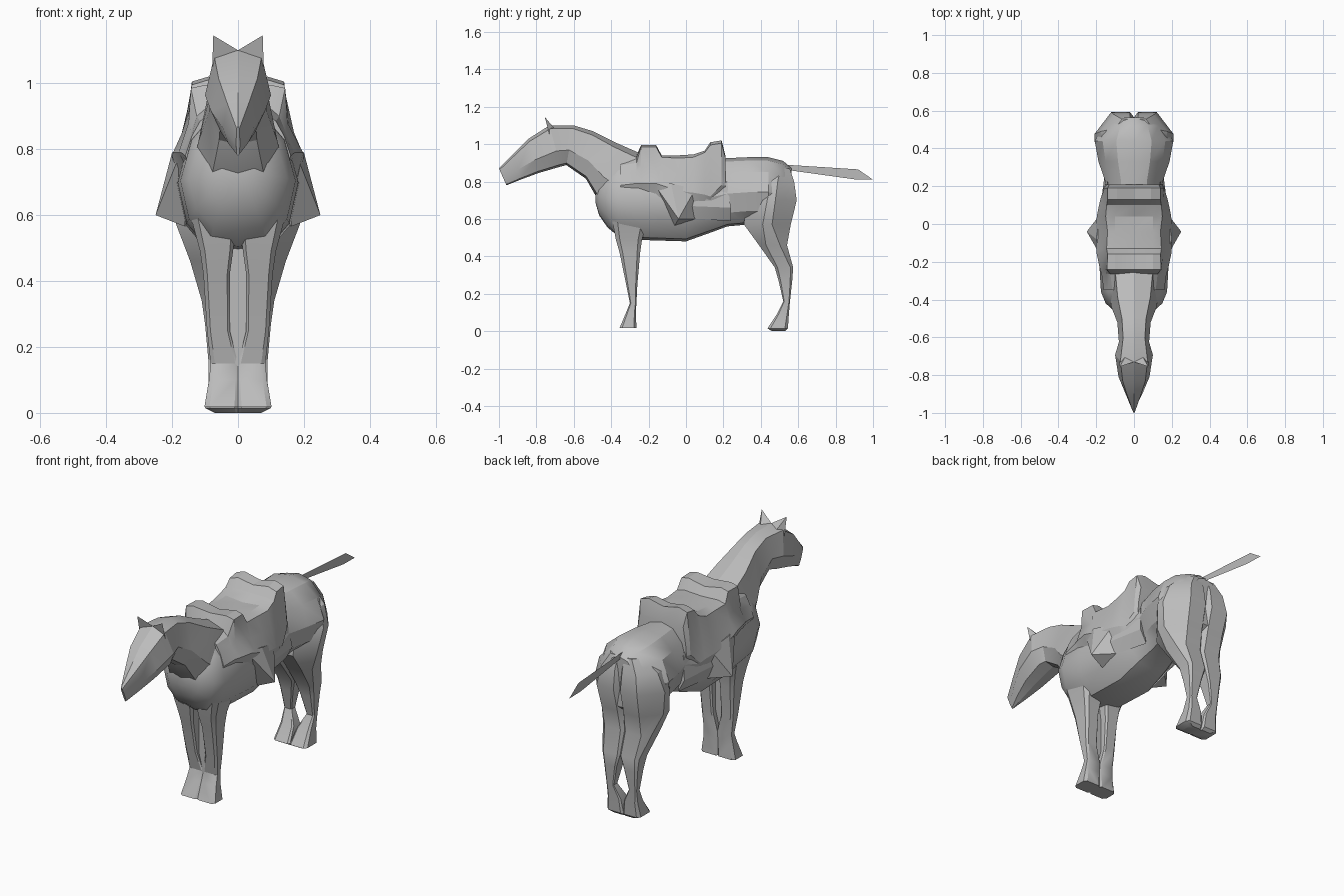
import bpy, bmesh, math

cube = bpy.data.objects.get("Cube")
if cube:
    bpy.data.objects.remove(cube, do_unlink=True)

grey = bpy.data.materials.new("plain_grey")
grey.use_nodes = True
grey.diffuse_color = (0.5, 0.5, 0.5, 1)
grey.node_tree.nodes["Principled BSDF"].inputs["Base Color"].default_value = (0.5, 0.5, 0.5, 1)


def finish(name, bm, mirror=False, angle=28):
    bmesh.ops.recalc_face_normals(bm, faces=bm.faces)
    me = bpy.data.meshes.new(name)
    bm.to_mesh(me)
    bm.free()
    me.materials.append(grey)
    ob = bpy.data.objects.new(name, me)
    bpy.context.collection.objects.link(ob)
    bpy.ops.object.select_all(action='DESELECT')
    ob.select_set(True)
    bpy.context.view_layer.objects.active = ob
    bpy.ops.object.shade_smooth_by_angle(angle=math.radians(angle))
    if mirror:
        mod = ob.modifiers.new("mirror", 'MIRROR')
        mod.use_mirror_merge = False
    return ob


def loft(name, rings, mirror=False, angle=28):
    """Skin closed rings of equal length and cap both ends."""
    bm = bmesh.new()
    rows = [[bm.verts.new(p) for p in r] for r in rings]
    n = len(rows[0])
    for a, b in zip(rows, rows[1:]):
        for i in range(n):
            j = (i + 1) % n
            bm.faces.new((a[i], a[j], b[j], b[i]))
    bm.faces.new(rows[0])
    bm.faces.new(rows[-1])
    return finish(name, bm, mirror, angle)


def hull(name, points):
    """Convex solid round a few points, mirrored to both sides."""
    bm = bmesh.new()
    for p in points:
        bm.verts.new(p)
    bmesh.ops.convex_hull(bm, input=bm.verts)
    return finish(name, bm, True, 15)


def section(top, bottom, w, profile):
    """Symmetric ring from top point to bottom point; profile = (width, height) fractions."""
    half = [(fx * w, bottom[0] + (top[0] - bottom[0]) * h,
             bottom[1] + (top[1] - bottom[1]) * h) for fx, h in profile]
    return half + [(-x, y, z) for x, y, z in half[-2:0:-1]]


def leg_ring(z, x0, x1, y0, y1, outer=0.15):
    """Horizontal eight-sided ring; the outer corners are cut by the given fraction."""
    w, d = x1 - x0, y1 - y0
    cx, cy, ix, iy = w * outer, d * outer, w * 0.1, d * 0.1
    return [(x0 + ix, y0, z), (x1 - cx, y0, z), (x1, y0 + cy, z), (x1, y1 - cy, z),
            (x1 - cx, y1, z), (x0 + ix, y1, z), (x0, y1 - iy, z), (x0, y0 + iy, z)]


# Barrel: y, half width, bottom, top
barrel = [(-0.485, 0.05, 0.69, 0.79), (-0.465, 0.10, 0.62, 0.83), (-0.42, 0.15, 0.555, 0.88),
          (-0.36, 0.175, 0.505, 0.92), (-0.22, 0.183, 0.487, 0.93), (0.0, 0.187, 0.48, 0.93),
          (0.14, 0.17, 0.53, 0.92), (0.22, 0.15, 0.56, 0.925), (0.33, 0.188, 0.57, 0.93),
          (0.44, 0.208, 0.57, 0.93), (0.52, 0.16, 0.56, 0.91), (0.565, 0.10, 0.60, 0.87)]
round_profile = [(0, 1), (0.45, 0.95), (0.8, 0.78), (1, 0.48), (0.85, 0.2), (0.5, 0.03), (0, 0)]
loft("body", [section((y, t), (y, b), w, round_profile) for y, w, b, t in barrel])

# Neck and head: top y z, bottom y z, half width
neck = [(-0.22, 0.94, -0.36, 0.60, 0.14), (-0.38, 1.01, -0.475, 0.71, 0.12),
        (-0.50, 1.07, -0.535, 0.815, 0.088), (-0.60, 1.10, -0.64, 0.888, 0.08),
        (-0.73, 1.10, -0.67, 0.88, 0.10), (-0.84, 1.03, -0.79, 0.845, 0.082),
        (-0.92, 0.95, -0.885, 0.81, 0.045), (-1.0, 0.87, -0.96, 0.78, 0.006)]
neck_profile = [(0, 1), (0.72, 0.92), (1, 0.38), (0.65, 0.05), (0, 0)]
loft("neck_and_head", [section((a, b), (c, d), w, neck_profile) for a, b, c, d, w in neck], angle=20)

# Ears
hull("ears", [(0, -0.73, 1.10), (0.075, -0.755, 1.145), (0.078, -0.73, 1.05), (0.045, -0.70, 1.08)])

# Front legs: z, inner x, outer x, front y, back y
loft("front_legs", [leg_ring(*r) for r in [
    (0.62, 0.0, 0.15, -0.40, -0.20), (0.49, 0.015, 0.115, -0.375, -0.235),
    (0.42, 0.025, 0.105, -0.355, -0.245), (0.25, 0.025, 0.094, -0.32, -0.26),
    (0.15, 0.0, 0.083, -0.30, -0.265), (0.10, 0.0, 0.088, -0.32, -0.268),
    (0.018, 0.0, 0.102, -0.355, -0.265)]], True)

# Thin web closing the gap between the front legs
hull("front_leg_web", [(x, y, z) for x in (0, 0.05) for y in (-0.30, -0.29) for z in (0.12, 0.5)])

# Hind legs with full thighs, rounder towards the rump
loft("hind_legs", [leg_ring(*r) for r in [
    (0.87, 0.01, 0.10, 0.43, 0.555, 0.4), (0.80, 0.005, 0.175, 0.37, 0.578, 0.42),
    (0.70, 0.0, 0.208, 0.32, 0.592, 0.42), (0.57, 0.0, 0.187, 0.31, 0.56, 0.4),
    (0.46, 0.0, 0.145, 0.39, 0.54, 0.25), (0.34, 0.0, 0.11, 0.475, 0.573),
    (0.27, 0.022, 0.10, 0.495, 0.568), (0.16, 0.045, 0.09, 0.52, 0.556),
    (0.09, 0.01, 0.09, 0.485, 0.55), (0.015, 0.0, 0.10, 0.435, 0.545),
    (0.0, 0.0, 0.07, 0.46, 0.53)]], True)

# Tail: one flat sheet on the centre line
bm = bmesh.new()
bm.faces.new([bm.verts.new((0, y, z)) for y, z in
              [(0.53, 0.89), (0.92, 0.865), (1.0, 0.81), (0.90, 0.812), (0.54, 0.862)]])
finish("tail", bm)

# Saddle: cross-sections from pommel to cantle, each half running down to the flap edge
saddle = [
    (-0.35, [(0, .93), (.08, .91), (.115, .885), (.14, .84), (.160, .78), (.14, .72)]),
    (-0.265, [(0, .94), (.09, .93), (.125, .90), (.145, .85), (.172, .79), (.15, .73)]),
    (-0.24, [(0, .985), (.10, .995), (.143, .985), (.150, .88), (.180, .79), (.15, .73)]),
    (-0.16, [(0, .975), (.10, .995), (.140, .985), (.155, .87), (.197, .79), (.16, .70)]),
    (-0.13, [(0, .935), (.10, .94), (.145, .93), (.170, .85), (.20, .78), (.165, .66)]),
    (-0.04, [(0, .935), (.10, .94), (.14, .925), (.170, .84), (.20, .75), (.17, .62)]),
    (0.04, [(0, .935), (.10, .945), (.15, .93), (.175, .83), (.197, .74), (.16, .63)]),
    (0.10, [(0, .965), (.09, .965), (.145, .955), (.170, .83), (.185, .73), (.15, .64)]),
    (0.13, [(0, .995), (.09, 1.01), (.14, .995), (.160, .84), (.178, .72), (.14, .65)]),
    (0.19, [(0, 1.0), (.09, 1.02), (.14, 1.005), (.155, .86), (.16, .78), (.13, .70)]),
    (0.21, [(0, .93), (.09, .94), (.13, .93), (.145, .84), (.15, .78), (.12, .72)])]
loft("saddle", [[(x, y, z) for x, z in h] + [(-x, y, z) for x, z in h[:0:-1]]
                for y, h in saddle], angle=20)

# Stirrup flaps flaring out at the sides
hull("stirrup_flaps", [(0.17, -0.18, 0.80), (0.20, -0.08, 0.79), (0.18, 0.05, 0.76),
                       (0.25, -0.04, 0.60), (0.16, -0.06, 0.565), (0.16, 0.05, 0.60)])

# Saddle pad edge running back along the flank
hull("pad_edges", [(0.12, -0.05, 0.67), (0.19, 0.0, 0.67), (0.158, 0.24, 0.66),
                   (0.12, 0.24, 0.59), (0.17, 0.0, 0.60), (0.14, 0.22, 0.80)])
